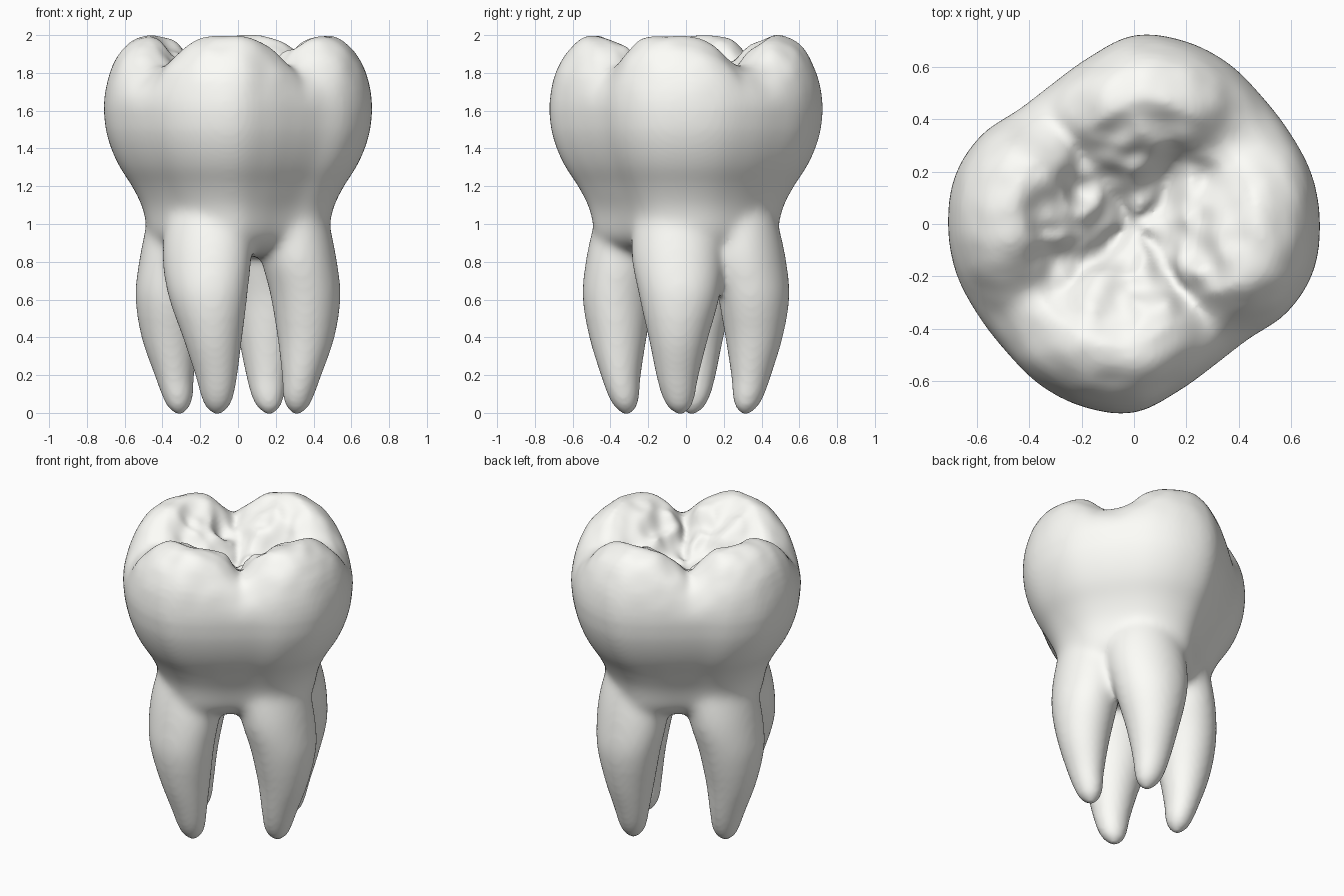
import bpy, bmesh
from math import sin, cos, pi, radians, atan2, exp
from mathutils import Vector, noise

if "Cube" in bpy.data.objects:
    bpy.data.objects.remove(bpy.data.objects["Cube"])

SEG = 120
CUSPS = (-95, -10, 85, 170)
GROOVES = (-43, 137)
# Outline radius every 15 degrees over half a turn; the outline repeats after 180
OUTLINE = (.71, .705, .69, .69, .712, .725, .72, .66, .62, .62, .675, .708)
# Crown side profile: height, fraction of the outline
SIDE = ((.83, .25), (.84, .42), (.87, .56), (.91, .64), (.96, .675), (1.02, .69), (1.1, .72),
        (1.2, .79), (1.3, .88), (1.4, .945), (1.5, .985), (1.6, 1.0))
# Root sections: height, tangential radius, radial radius
ROOT = ((1.2, .18, .16), (1.08, .215, .185), (.96, .238, .197), (.8, .243, .20),
        (.62, .215, .186), (.4, .158, .150), (.2, .112, .104), (.09, .086, .080),
        (.03, .058, .054), (-.006, .016, .016))
# Root centre lines: x, y for each section
FRONT = ((-.125, -.23), (-.145, -.27), (-.16, -.295), (-.165, -.325), (-.16, -.358),
         (-.135, -.36), (-.115, -.345), (-.11, -.33), (-.11, -.32), (-.11, -.315))
RIGHT = ((.24, -.06), (.275, -.055), (.297, -.05), (.325, -.045), (.358, -.035), (.36, -.04),
         (.337, -.045), (.32, -.04), (.315, -.035), (.31, -.03))


def ang_diff(a, b):
    return abs((a - b + 180) % 360 - 180)


def spline(p0, p1, p2, p3, t):
    return p1 + .5 * t * (p2 - p0 + t * (2 * p0 - 5 * p1 + 4 * p2 - p3
                                         + t * (3 * (p1 - p2) + p3 - p0)))


def outline(deg):
    t = (deg % 180) / 15
    i = int(t)
    return spline(*(OUTLINE[(i + k) % 12] for k in (-1, 0, 1, 2)), t - i)


def smooth_table(rows, steps):
    """Spline through rows of numbers."""
    out = []
    last = len(rows) - 1
    for i in range(last):
        q = [rows[min(max(i + k, 0), last)] for k in (-1, 0, 1, 2)]
        out += [tuple(spline(*col, s / steps) for col in zip(*q)) for s in range(steps)]
    return out + [rows[-1]]


def rim(deg):
    """Rim height and 0..1 distance from the nearest cusp."""
    d = min(min(ang_diff(deg, c) for c in CUSPS) / 46, 1) ** 1.75
    d = d * d * (3 - 2 * d)
    return 2.0 - .165 * d, d


def groove(deg):
    return max(exp(-(ang_diff(deg, g) / 8) ** 2) for g in GROOVES)


def flute(deg, z):
    """Hollows in the neck above the two wide gaps between roots."""
    k = min(max((1.15 - z) / .3, 0), 1)
    return k * .06 * max(exp(-(ang_diff(deg, g) / 24) ** 2) for g in (-58, 122))


def loft(bm, rings):
    """Skin a list of point rings and close both ends."""
    loops = [[bm.verts.new(p) for p in ring] for ring in rings]
    for a, b in zip(loops, loops[1:]):
        n = len(a)
        for i in range(n):
            bm.faces.new((a[i], a[(i + 1) % n], b[(i + 1) % n], b[i]))
    bm.faces.new(loops[0][::-1])
    bm.faces.new(loops[-1])


def add_crown(bm):
    angles = [360 * i / SEG for i in range(SEG)]

    def point(deg, r, z):
        a = radians(deg)
        return Vector((r * cos(a), r * sin(a), z))

    rings = [[point(d, outline(d) * (f - flute(d, z) * min(1, f / .6)), z) for d in angles]
             for z, f in smooth_table(SIDE, 3)]
    # Rounded shoulder from the widest line up to the cusps
    for k in range(1, 13):
        p = k / 12 * pi / 2
        ring = []
        for d in angles:
            f = .66 + .34 * cos(p) - .05 * groove(d) * sin(p) ** 3
            v = point(d, outline(d) * f, 1.6 + (rim(d)[0] - 1.6) * sin(p))
            v += v.normalized() * sin(p) * (.012 * noise.noise(v * 5) + .012 * noise.noise(v * 10))
            ring.append(v)
        rings.append(ring)
    # Chewing surface: cusp ridges and wandering valleys down to the central pit
    for k in range(1, 30):
        t = 1 - k / 29.5
        fade = min(1, 4 * (1 - t))
        ring = []
        for d in angles:
            f = (.66 - .05 * groove(d)) * t
            v = point(d, outline(d) * f, 0)
            h, c = rim(d + 22 * fade * noise.noise(v * 4 + Vector((3, 1, 7))))
            h = h * fade + rim(d)[0] * (1 - fade)
            bowl = .5 * t ** (.85 + .9 * c) + .5 * t * t * (3 - 2 * t)
            v.z = 1.68 + (h - 1.68) * bowl
            ridge = .5 - abs(noise.noise(v * 5))
            v.z += fade * (.07 * (ridge - .3) + .035 * noise.noise(v * 10))
            ring.append(v)
        rings.append(ring)
    loft(bm, rings)


def add_root(bm, path, sign, shift=0):
    a = atan2(sign * path[4][1], sign * path[4][0])
    out, side = Vector((cos(a), sin(a), 0)), Vector((-sin(a), cos(a), 0))
    rings = []
    for x, y, z, tang, rad in smooth_table([p + r for p, r in zip(path, ROOT)], 4):
        c = Vector((sign * x + shift * max(0, 1 - z / .7), sign * y, z))
        rings.append([c + out * rad * cos(2 * pi * i / 32) + side * tang * sin(2 * pi * i / 32)
                      for i in range(32)])
    loft(bm, rings)


# Crown and four roots in one mesh, fused by remeshing
bm = bmesh.new()
add_crown(bm)
add_root(bm, FRONT, 1)
add_root(bm, FRONT, -1, .055)
add_root(bm, RIGHT, 1)
add_root(bm, RIGHT, -1)
bmesh.ops.recalc_face_normals(bm, faces=bm.faces)
mesh = bpy.data.meshes.new("tooth")
bm.to_mesh(mesh)
bm.free()
tooth = bpy.data.objects.new("tooth", mesh)
bpy.context.collection.objects.link(tooth)
bpy.context.view_layer.objects.active = tooth
tooth.select_set(True)

fuse = tooth.modifiers.new("fuse", 'REMESH')
fuse.mode = 'VOXEL'
fuse.voxel_size = .015
fuse.use_smooth_shade = True
bpy.ops.object.modifier_apply(modifier=fuse.name)

# Soften everything a little, and the neck and root gaps a lot
neck = tooth.vertex_groups.new(name="neck")
for v in tooth.data.vertices:
    w = min(max((v.co.z - .5) / .2, 0), max((1.35 - v.co.z) / .25, 0), 1)
    if w > 0:
        neck.add([v.index], w, 'REPLACE')
soften = tooth.modifiers.new("soften", 'SMOOTH')
soften.iterations = 5
blend = tooth.modifiers.new("blend_neck", 'SMOOTH')
blend.iterations = 45
blend.vertex_group = neck.name

# Off-white enamel
enamel = bpy.data.materials.new("enamel")
enamel.diffuse_color = (1, 1, .96, 1)
enamel.use_nodes = True
enamel.node_tree.nodes["Principled BSDF"].inputs["Base Color"].default_value = enamel.diffuse_color
tooth.data.materials.clear()
tooth.data.materials.append(enamel)
